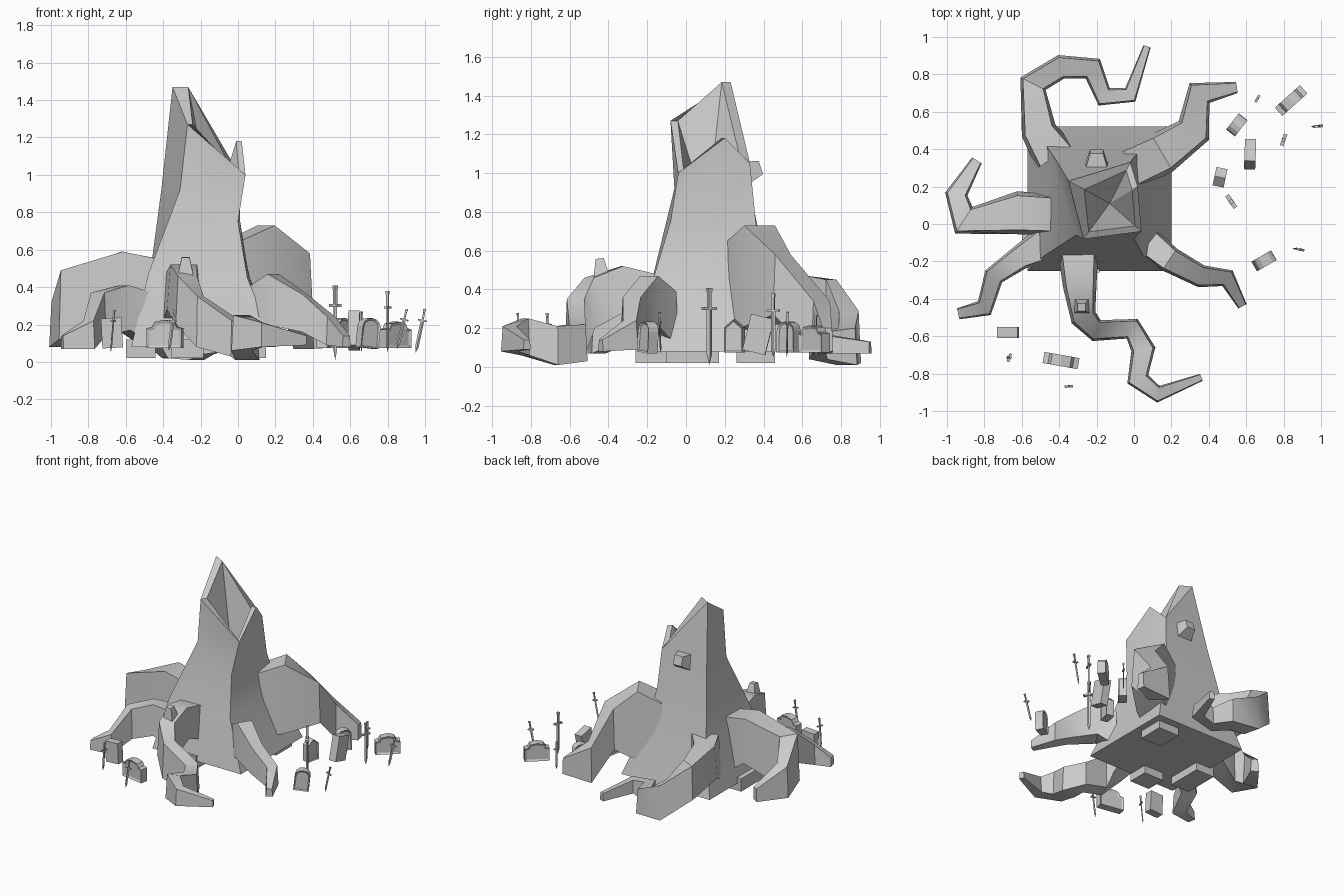
import bpy
import bmesh
from math import radians, pi, cos, sin
from mathutils import Vector, Matrix, Euler

cube = bpy.data.objects.get("Cube")
if cube:
    bpy.data.objects.remove(cube)

grey = bpy.data.materials.new("plain grey")
grey.use_nodes = True
grey.diffuse_color = (0.6, 0.6, 0.6, 1)
for node in grey.node_tree.nodes:
    if node.type == 'BSDF_PRINCIPLED':
        node.inputs["Base Color"].default_value = grey.diffuse_color


def finish(name, bm, smooth_angle=None):
    """Turn a bmesh into a named, coloured object."""
    bmesh.ops.recalc_face_normals(bm, faces=bm.faces[:])
    mesh = bpy.data.meshes.new(name)
    bm.to_mesh(mesh)
    bm.free()
    mesh.materials.append(grey)
    obj = bpy.data.objects.new(name, mesh)
    bpy.context.collection.objects.link(obj)
    if smooth_angle:
        bpy.ops.object.select_all(action='DESELECT')
        obj.select_set(True)
        bpy.context.view_layer.objects.active = obj
        bpy.ops.object.shade_smooth_by_angle(angle=radians(smooth_angle))
    return obj


def bridge(bm, rings):
    """Join successive closed rings of vertices with quads."""
    for low, high in zip(rings, rings[1:]):
        count = len(low)
        for i in range(count):
            j = (i + 1) % count
            bm.faces.new((low[i], low[j], high[j], high[i]))


def add_box(bm, size, matrix):
    bmesh.ops.create_cube(bm, size=1, matrix=matrix @ Matrix.Diagonal((*size, 1)))


# Hollow trunk: corner rings from ground to broken rim
def build_trunk():
    bm = bmesh.new()
    foot = [(-.57, -.25, .08), (.2, -.25, .08), (.2, .15, .08), (.2, .52, .08), (-.57, .52, .08)]
    knee = [(-.48, -.17, .47), (.05, -.17, .45), (.06, .14, .45), (.07, .41, .45), (-.47, .42, .47)]
    waist = [(-.31, -.06, .92), (0, -.08, .75), (.01, .16, .76), (0, .36, .75), (-.41, .33, .92)]
    rim = [(-.27, -.08, 1.27), (.04, -.04, 1.0), (.02, .2, 1.18), (-.02, .33, 1.05), (-.35, .23, 1.47)]
    centre = Vector((-.13, .11, 0))
    rings = [[bm.verts.new(p) for p in ring] for ring in (foot, knee, waist, rim)]
    inner = []
    for p, inset in zip(rim, (.2, .2, .2, .2, .38)):
        p = Vector(p)
        flat = Vector((centre.x, centre.y, p.z))
        inner.append(bm.verts.new(p.lerp(flat, inset)))
    bridge(bm, rings + [inner])
    pit = bm.verts.new((centre.x, centre.y, .78))
    for i in range(len(inner)):
        bm.faces.new((inner[i], inner[(i + 1) % len(inner)], pit))
    bm.faces.new(rings[0])
    finish("trunk", bm, 25)


# Four-sided root; each station is x, y, bottom, top, width
def build_root(name, *stations):
    bm = bmesh.new()
    points = [Vector(s[:2]) for s in stations]
    rings = []
    for i, (x, y, bottom, top, width) in enumerate(stations):
        into = (points[i] - points[max(i - 1, 0)]).normalized()
        out = (points[min(i + 1, len(points) - 1)] - points[i]).normalized()
        along = (into + out).normalized()
        side = Vector((-along.y, along.x)) * width / 2
        rings.append([bm.verts.new((x + side.x * k, y + side.y * k, z))
                      for k, z in ((-1, bottom), (1, bottom), (.8, top), (-.8, top))])
    bridge(bm, rings)
    bm.faces.new(rings[0])
    bm.faces.new(rings[-1])
    finish(name, bm, 35)


# Tapered knob of a broken twig
def build_stub(name, location, rotation, radius, depth):
    bm = bmesh.new()
    turn = Matrix.LocRotScale(Vector(location), Euler(rotation), None)
    bmesh.ops.create_cone(bm, cap_ends=True, segments=4, radius1=radius, radius2=radius * .5,
                          depth=depth, matrix=turn @ Matrix.Rotation(pi / 4, 4, 'Z'))
    finish(name, bm)


# Gravestone slab cut from a profile, with an optional sunken panel
def build_stone(name, x, y, turn, width, height, shape, lean=0):
    bm = bmesh.new()
    half, thick = width / 2, .06
    if shape == "pointed":
        top = [(half, .75), (0, 1), (-half, .75)]
    elif shape == "arched":
        top = [(half * cos(a * pi / 6), .7 + .3 * sin(a * pi / 6)) for a in range(7)]
    elif shape == "shouldered":
        top = [(half, .7), (half * .7, .75), (half * .55, .93), (0, 1),
               (-half * .55, .93), (-half * .7, .75), (-half, .7)]
    else:
        top = [(half, 1), (-half, 1)]
    outline = [(-half, 0), (half, 0)] + top
    matrix = (Matrix.Translation((x, y, .075)) @ Matrix.Rotation(radians(turn), 4, 'Z')
              @ Matrix.Rotation(radians(lean), 4, 'Y'))
    rings = [[bm.verts.new(matrix @ Vector((u, v, w * height))) for u, w in outline]
             for v in (-thick / 2, thick / 2)]
    bridge(bm, rings)
    faces = [bm.faces.new(rings[0]), bm.faces.new(rings[1])]
    if shape != "plain":
        bmesh.ops.recalc_face_normals(bm, faces=bm.faces[:])
        bmesh.ops.inset_individual(bm, faces=faces, thickness=width * .1, depth=-.008)
    finish(name, bm)


# Sword stuck point down in the ground
def build_sword(name, x, y, bottom, length, turn, lean=(0, 0)):
    bm = bmesh.new()
    matrix = (Matrix.Translation((x, y, bottom))
              @ Euler((radians(lean[0]), radians(lean[1]), radians(turn))).to_matrix().to_4x4()
              @ Matrix.Scale(length, 4))
    tip = bm.verts.new(matrix @ Vector((0, 0, 0)))
    blade = [[bm.verts.new(matrix @ Vector(p + (z,)))
              for p in ((-.04, 0), (0, -.02), (.04, 0), (0, .02))] for z in (.13, .72)]
    bridge(bm, blade)
    for i in range(4):
        bm.faces.new((blade[0][i], blade[0][i - 1], tip))
    bm.faces.new(blade[1])
    add_box(bm, (.2, .06, .035), matrix @ Matrix.Translation((0, 0, .73)))
    add_box(bm, (.04, .04, .23), matrix @ Matrix.Translation((0, 0, .85)))
    add_box(bm, (.06, .05, .05), matrix @ Matrix.Translation((0, 0, .97)))
    finish(name, bm)


build_trunk()

build_root("back_left_root", (-.42, .36, .15, .5, .24), (-.51, .5, .24, .49, .19),
           (-.54, .75, .19, .45, .15), (-.39, .84, .02, .29, .13), (-.22, .83, .01, .2, .13),
           (-.16, .68, .04, .18, .11), (-.02, .69, .07, .17, .09), (.07, .95, .07, .13, .04))
build_root("left_root", (-.42, .05, .1, .55, .22), (-.62, .06, .25, .59, .23),
           (-.91, .02, .12, .49, .17), (-.95, .16, .08, .32, .12), (-.84, .34, .08, .18, .06))
build_root("back_right_root", (-.02, .3, .15, .65, .24), (.15, .38, .2, .73, .23),
           (.32, .5, .27, .58, .19), (.35, .7, .07, .34, .15), (.55, .73, .08, .2, .06))
build_root("front_left_root", (-.46, -.1, .08, .36, .2), (-.61, -.18, .17, .41, .13),
           (-.75, -.28, .14, .37, .11), (-.8, -.45, .07, .22, .1), (-.94, -.48, .07, .14, .06))
build_root("front_root", (-.3, -.12, .2, .47, .22), (-.29, -.33, .28, .52, .18),
           (-.27, -.5, .2, .46, .14), (-.2, -.57, .08, .35, .12), (-.01, -.56, .03, .22, .12),
           (.05, -.67, .01, .21, .13), (.02, -.83, .06, .25, .12), (.13, -.91, .08, .21, .09),
           (.36, -.82, .09, .14, .04))
build_root("front_right_root", (.08, -.1, .1, .39, .16), (.19, -.19, .2, .47, .14),
           (.36, -.28, .16, .36, .12), (.5, -.29, .09, .24, .1), (.58, -.44, .08, .14, .05))

build_stub("back_knob", (-.2, .33, 1.01), (-1.25, 0, 0), .1, .12)
build_stub("front_knob", (-.28, -.44, .51), (.1, 0, 0), .06, .1)

# Short feet under the trunk
for side, size, place in (("left", (.16, .28, .1), (-.52, .03, .07)),
                          ("right", (.18, .2, .1), (.06, .36, .07)),
                          ("front", (.17, .16, .1), (-.27, -.18, .07))):
    foot_mesh = bmesh.new()
    add_box(foot_mesh, size, Matrix.Translation(place))
    finish(side + "_foot", foot_mesh)

for number, stone in enumerate((
        (-.67, -.58, 0, .11, .16, "plain", -3), (-.39, -.73, -10, .19, .15, "shouldered"),
        (.69, -.2, 30, .11, .16, "arched", 6), (.46, .25, 78, .1, .17, "pointed"),
        (.62, .35, 88, .12, .19, "plain", 14), (.55, .53, 52, .11, .16, "arched"),
        (.84, .66, 42, .18, .14, "shouldered"))):
    build_stone(f"gravestone_{number + 1}", *stone)

for number, sword in enumerate((
        (.52, .12, .01, .4, 125), (.8, .45, .05, .33, 70), (.66, .67, .05, .22, 60),
        (.85, -.13, .07, .22, -10, (0, 14)), (.95, .52, .05, .24, 5, (0, 12)),
        (-.68, -.71, .05, .23, 70, (5, 0)), (-.37, -.87, .06, .22, 5, (0, 8)))):
    build_sword(f"sword_{number + 1}", *sword)
